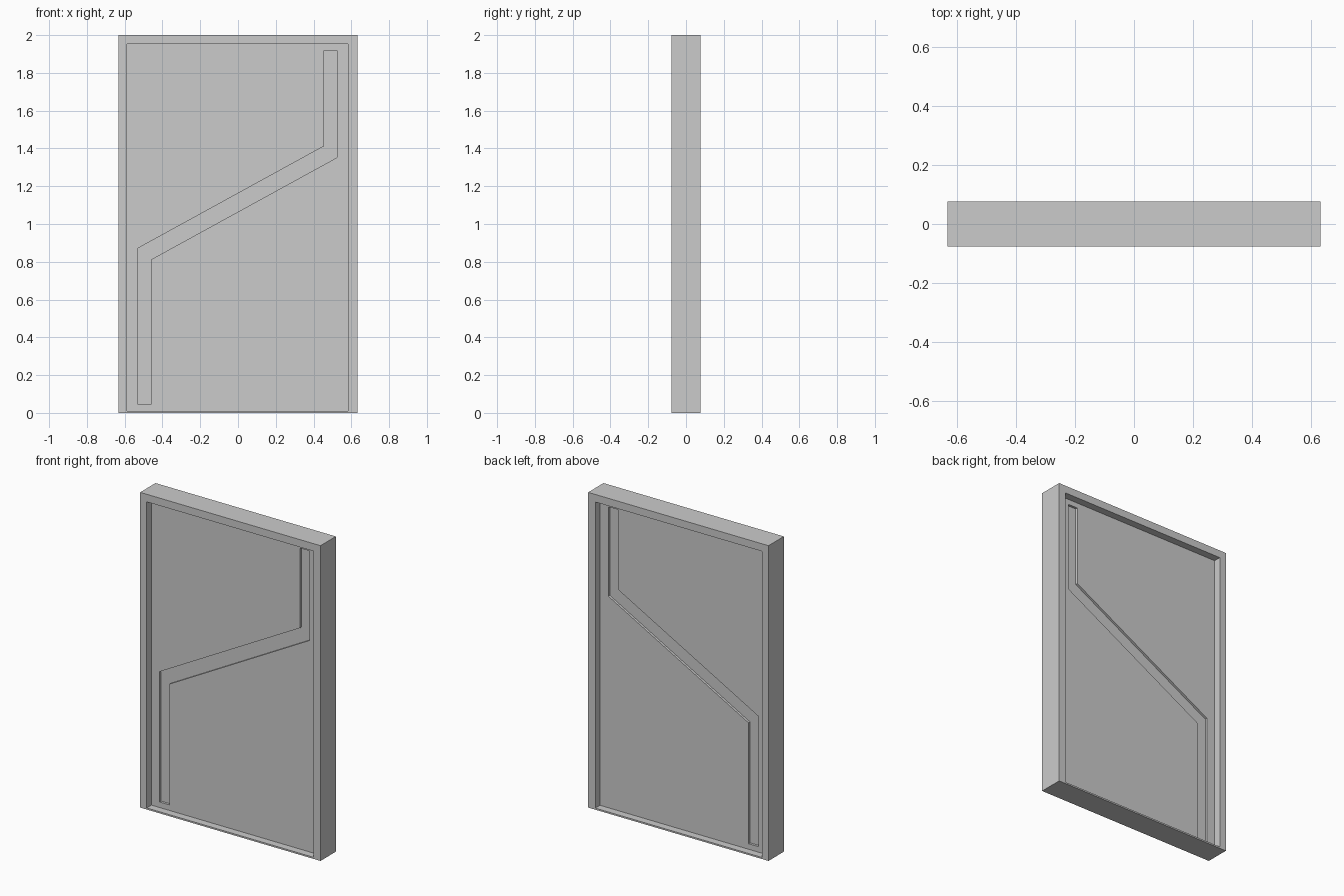
import bpy, bmesh

if "Cube" in bpy.data.objects:
    bpy.data.objects.remove(bpy.data.objects["Cube"])

HALF_T = 0.077      # half thickness of the door
PANEL = 0.030       # half thickness of the recessed panel
GROOVE = 0.015      # half thickness left behind the groove


def prism(name, outline, y0, y1):
    """Extrude an x/z outline from y0 to y1."""
    bm = bmesh.new()
    face = bm.faces.new([bm.verts.new((x, y0, z)) for x, z in outline])
    new = bmesh.ops.extrude_face_region(bm, geom=[face])["geom"]
    bmesh.ops.translate(bm, vec=(0, y1 - y0, 0),
                        verts=[v for v in new if isinstance(v, bmesh.types.BMVert)])
    bmesh.ops.recalc_face_normals(bm, faces=bm.faces[:])
    mesh = bpy.data.meshes.new(name)
    bm.to_mesh(mesh)
    bm.free()
    obj = bpy.data.objects.new(name, mesh)
    bpy.context.collection.objects.link(obj)
    return obj


def rect(x0, x1, z0, z1):
    return [(x0, z0), (x1, z0), (x1, z1), (x0, z1)]


def cut(target, cutter):
    mod = target.modifiers.new(cutter.name, 'BOOLEAN')
    mod.operation = 'DIFFERENCE'
    mod.solver = 'EXACT'
    mod.object = cutter
    bpy.context.view_layer.objects.active = target
    bpy.ops.object.modifier_apply(modifier=mod.name)
    bpy.data.objects.remove(cutter, do_unlink=True)


# Door slab
door = prism("door", rect(-0.633, 0.633, 0, 2), -HALF_T, HALF_T)

# Framed recess and zigzag groove, on the front and the back
opening = rect(-0.587, 0.583, 0.01, 1.952)
zigzag = [(-0.529, 0.045), (-0.460, 0.045), (-0.460, 0.812), (0.524, 1.352),
          (0.524, 1.919), (0.455, 1.919), (0.455, 1.412), (-0.529, 0.872)]
for side in (-1, 1):
    cut(door, prism("recess_cutter", opening, side * PANEL, side * 0.2))
    cut(door, prism("groove_cutter", zigzag, side * GROOVE, side * 0.05))
